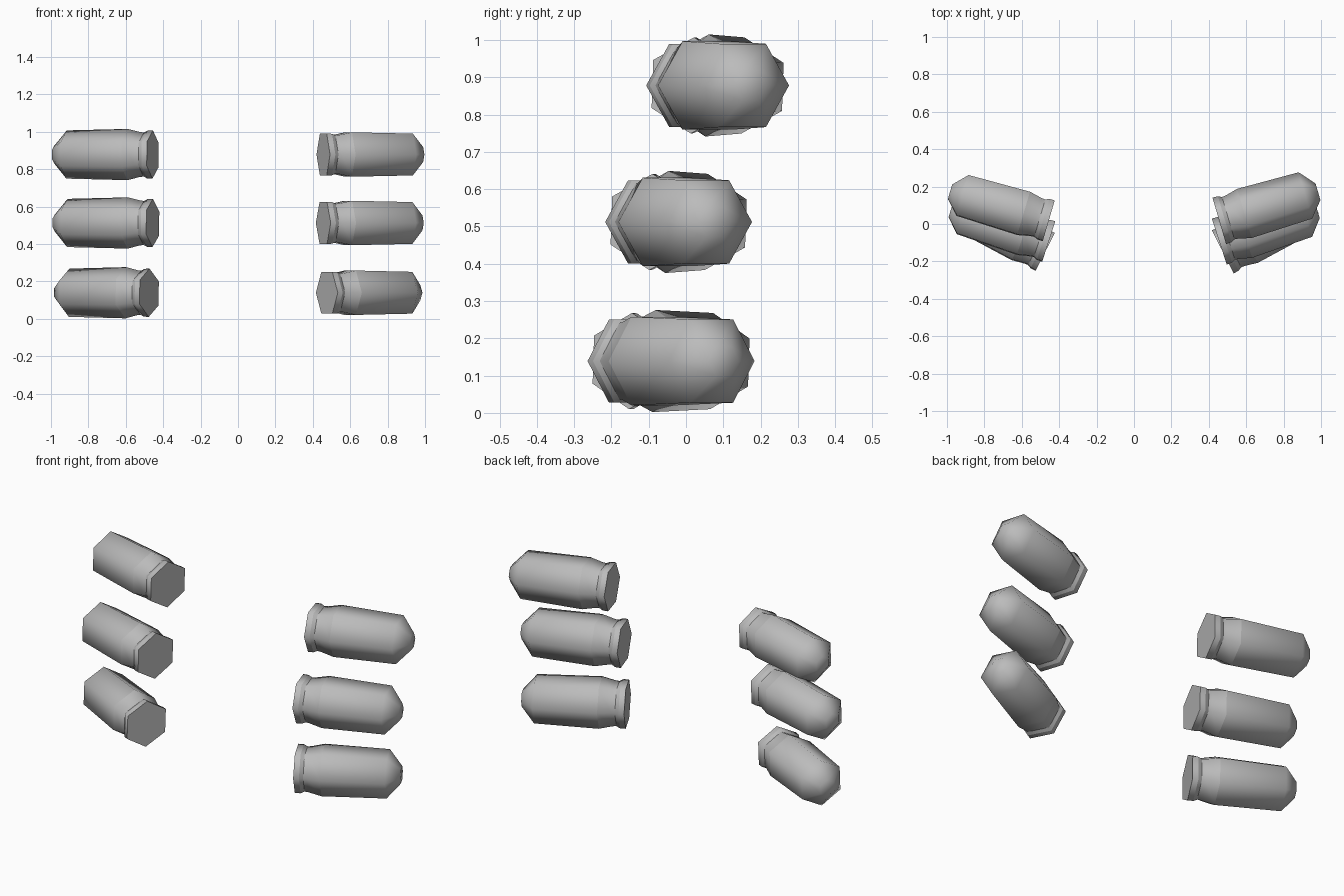
import bpy, bmesh, math
from mathutils import Matrix

if "Cube" in bpy.data.objects:
    bpy.data.objects.remove(bpy.data.objects["Cube"])

grey = bpy.data.materials.new("metal_grey")
grey.diffuse_color = (0.5, 0.5, 0.5, 1)
grey.use_nodes = True
grey.node_tree.nodes["Principled BSDF"].inputs["Base Color"].default_value = grey.diffuse_color

SIDES = 6
# (distance from base, radius): rim, groove, collar, body, blunt tip
PROFILE = [(0, .129), (.03, .128), (.05, .118), (.07, .12),
           (.14, .137), (.48, .129), (.55, .046)]
SHARP_RINGS = (0, 1, 2, 4)


def cartridge(name, base, yaw, roll):
    """Six-sided shell lying along its local x axis, base at the origin."""
    bm = bmesh.new()
    rings = []
    for x, r in PROFILE:
        angles = [roll + math.tau * i / SIDES for i in range(SIDES)]
        rings.append([bm.verts.new((x, r * math.cos(a), r * math.sin(a))) for a in angles])
    for a, b in zip(rings, rings[1:]):
        for i in range(SIDES):
            j = (i + 1) % SIDES
            bm.faces.new((a[i], a[j], b[j], b[i])).smooth = True
    bm.faces.new(rings[0])
    bm.faces.new(rings[-1]).smooth = True
    # crisp edges at rim, groove and collar
    for k in SHARP_RINGS:
        for i in range(SIDES):
            bm.edges.get((rings[k][i], rings[k][(i + 1) % SIDES])).smooth = False
    bmesh.ops.recalc_face_normals(bm, faces=bm.faces[:])
    bm.transform(Matrix.Translation(base) @ Matrix.Rotation(yaw, 4, 'Z'))
    mesh = bpy.data.meshes.new(name)
    bm.to_mesh(mesh)
    bm.free()
    mesh.materials.append(grey)
    bpy.context.collection.objects.link(bpy.data.objects.new(name, mesh))


# level, base x, base y, base z, yaw in degrees
LEVELS = [("lower", .475, -.149, .139, 27),
          ("middle", .456, -.094, .512, 18),
          ("upper", .456, .017, .878, 16.4)]
for level, x, y, z, deg in LEVELS:
    yaw = math.radians(deg)
    # right side lies on a flat, left side stands on a corner
    cartridge(f"{level}_right_cartridge", (x, y, z), yaw, 0)
    cartridge(f"{level}_left_cartridge", (-x, y, z), math.pi - yaw, math.radians(32))
